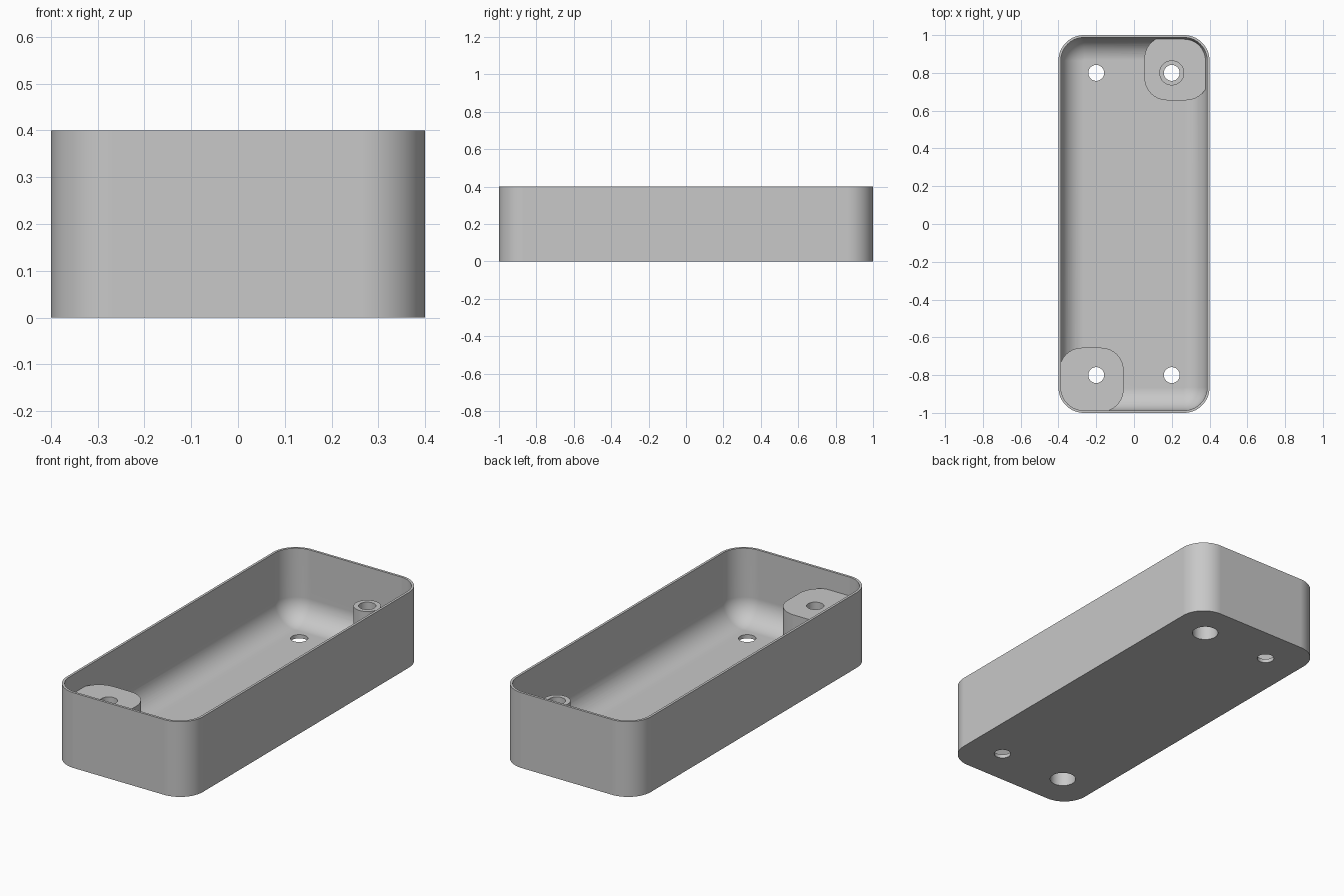
import bpy, bmesh
from math import sin, cos, pi, radians

if "Cube" in bpy.data.objects:
    bpy.data.objects.remove(bpy.data.objects["Cube"])

WALL, FLOOR, CORNER, FILLET = 0.013, 0.02, 0.135, 0.12
HEIGHT, BOSS_TOP, PAD_TOP = 0.4, 0.3, 0.095
SCREW_R, HEAD_R, HEAD_DEPTH = 0.042, 0.066, 0.08

grey = bpy.data.materials.new("grey plastic")
grey.use_nodes = True
grey.diffuse_color = (0.58, 0.58, 0.58, 1)
grey.node_tree.nodes["Principled BSDF"].inputs["Base Color"].default_value = grey.diffuse_color


def ring(hx, hy, r, z, cx=0, cy=0, steps=16):
    """Rounded rectangle outline."""
    pts = []
    for k, (sx, sy) in enumerate([(1, 1), (-1, 1), (-1, -1), (1, -1)]):
        for i in range(steps + 1):
            a = (k + i / steps) * pi / 2
            pts.append((cx + sx * (hx - r) + r * cos(a),
                        cy + sy * (hy - r) + r * sin(a), z))
    return pts


def loft(name, rings):
    """Skin a stack of outlines and cap both ends."""
    bm = bmesh.new()
    loops = [[bm.verts.new(p) for p in pts] for pts in rings]
    n = len(loops[0])
    for lo, hi in zip(loops, loops[1:]):
        for i in range(n):
            j = (i + 1) % n
            bm.faces.new((lo[i], lo[j], hi[j], hi[i]))
    bm.faces.new(loops[0][::-1])
    bm.faces.new(loops[-1])
    bmesh.ops.recalc_face_normals(bm, faces=bm.faces)
    mesh = bpy.data.meshes.new(name)
    bm.to_mesh(mesh)
    bm.free()
    mesh.materials.append(grey)
    obj = bpy.data.objects.new(name, mesh)
    bpy.context.collection.objects.link(obj)
    return obj


def cylinder(name, x, y, r, z0, z1):
    def circle(z):
        return [(x + r * cos(i * pi / 24), y + r * sin(i * pi / 24), z) for i in range(48)]
    return loft(name, [circle(z0), circle(z1)])


def combine(target, tool, operation):
    """Boolean a tool into the target and discard the tool."""
    mod = target.modifiers.new(tool.name, "BOOLEAN")
    mod.operation, mod.solver, mod.object = operation, "EXACT", tool
    bpy.context.view_layer.objects.active = target
    bpy.ops.object.modifier_apply(modifier=mod.name)
    bpy.data.objects.remove(tool)


# Tray shell: outer wall up, rim, inner wall down, floor fillet
ix, iy, ir = 0.4 - WALL, 1 - WALL, CORNER - WALL
shell = [ring(0.4, 1, CORNER, 0), ring(0.4, 1, CORNER, HEIGHT), ring(ix, iy, ir, HEIGHT)]
for i in range(13):
    a = i / 12 * pi / 2
    d = FILLET * (1 - cos(a))
    shell.append(ring(ix - d, iy - d, ir - d, FLOOR + FILLET * (1 - sin(a))))
tray = loft("tray", shell)

# Corner blocks: a tall one at the front, a low one with a post at the back
for name, s, top in (("tall_block", -1, BOSS_TOP), ("low_block", 1, PAD_TOP)):
    block = [ring(0.17, 0.17, 0.12, z, s * 0.225, s * 0.825) for z in (0.01, top)]
    combine(tray, loft(name, block), "UNION")
combine(tray, cylinder("post", 0.2, 0.8, HEAD_R, 0.085, BOSS_TOP), "UNION")

# Screw holes in all four corners, head recesses under the blocks
for x in (-0.2, 0.2):
    for y in (-0.8, 0.8):
        combine(tray, cylinder("screw_hole", x, y, SCREW_R, -0.1, 0.35), "DIFFERENCE")
        if x * y > 0:
            combine(tray, cylinder("head_recess", x, y, HEAD_R - 0.001, -0.1, HEAD_DEPTH),
                    "DIFFERENCE")

# Smooth curved walls, crisp edges
bpy.ops.object.select_all(action="DESELECT")
tray.select_set(True)
bpy.context.view_layer.objects.active = tray
bpy.ops.object.shade_smooth_by_angle(angle=radians(30))
weighted = tray.modifiers.new("weighted_normals", "WEIGHTED_NORMAL")
weighted.keep_sharp = True
